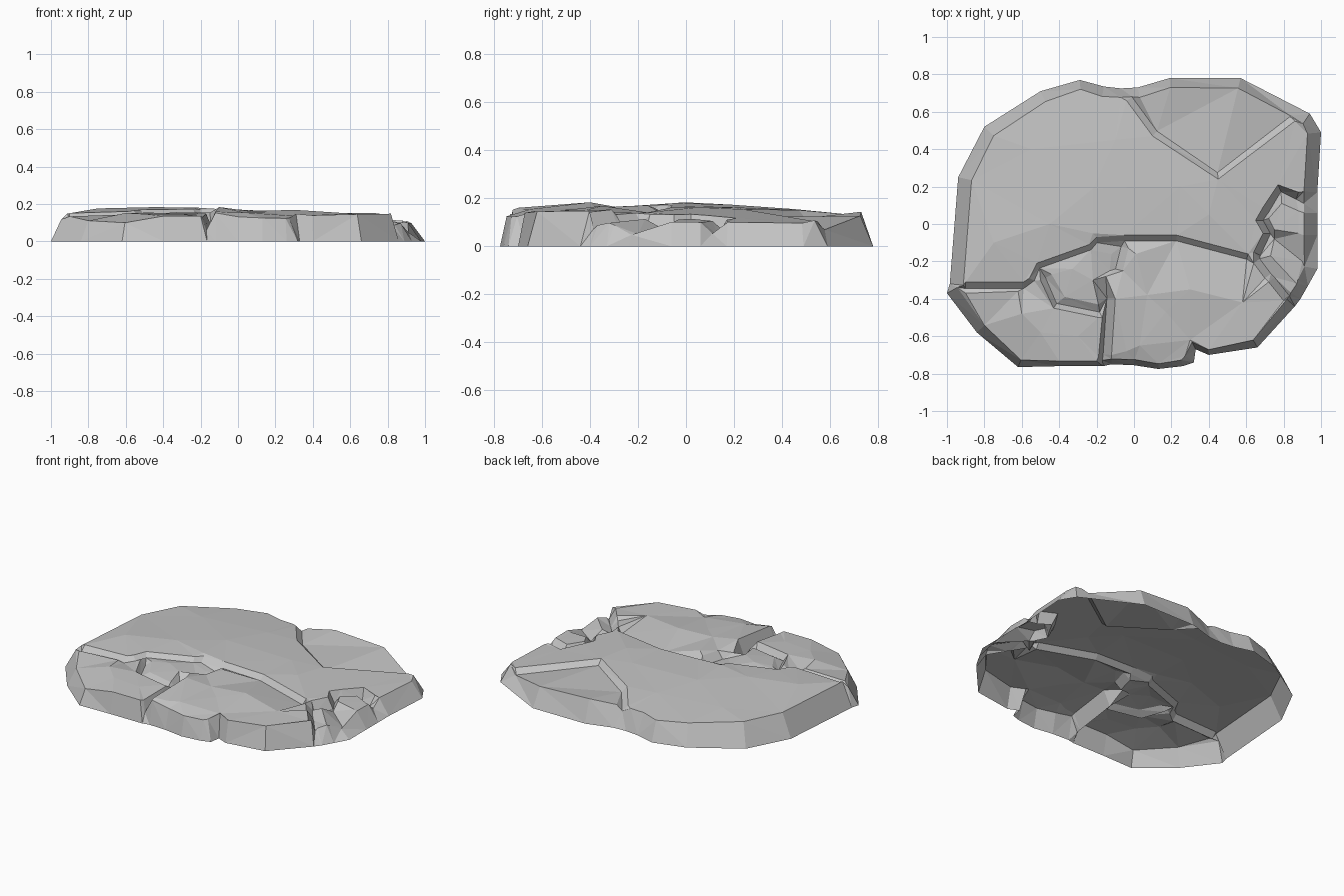
import bpy
from mathutils import Vector
from mathutils.geometry import delaunay_2d_cdt

cube = bpy.data.objects.get("Cube")
if cube:
    bpy.data.objects.remove(cube, do_unlink=True)

stone = bpy.data.materials.new("grey stone")
stone.use_nodes = True
grey = (.55, .55, .55, 1)
stone.diffuse_color = grey
stone.node_tree.nodes["Principled BSDF"].inputs["Base Color"].default_value = grey

plan = []         # every point seen from above
heights = []      # the height of each point
break_lines = []  # pairs of points that stay joined by an edge
outline = []      # foot of the slab with the lift of the rim above it


def dome(point):
    """Gently bulging surface, falling towards the back."""
    bulge = .035 * (point.x + .3) ** 2 + .07 * point.y ** 2
    return .178 - bulge - .025 * max(point.y, 0)


def add_line(points, levels):
    """Add a chain of points that becomes edges in the surface."""
    first = len(plan)
    plan.extend(points)
    heights.extend(levels)
    break_lines.extend((i, i + 1) for i in range(first, len(plan) - 1))


def crease(lift, *points):
    """Add a fold raised above or sunk below the dome."""
    points = [Vector(p) for p in points]
    add_line(points, [dome(p) + lift for p in points])


def right_hand(points, i, closed=False):
    """Unit normal on the right-hand side of a path at one point."""
    last = len(points) - 1
    before = points[i - 1] if closed or i > 0 else points[i]
    after = points[(i + 1) % len(points)] if closed or i < last else points[i]
    along = (after - before).normalized()
    return Vector((along.y, -along.x))


def step(width, top, foot, *points):
    """Add a broken edge and its lower foot on the right-hand side."""
    points = [Vector(p) for p in points]
    crease(top, *points)
    crease(foot, *[p + right_hand(points, i) * width
                   for i, p in enumerate(points)])


def border(lift, *points):
    """Add a stretch of the outline, going clockwise."""
    outline.extend((Vector(p), lift) for p in points)


# Outline: left and back
border(-.008, (-.985, -.32), (-.94, .25))
border(.004, (-.8, .52), (-.5, .71), (-.29, .77), (-.16, .735),
       (-.07, .725), (.02, .73))
border(.03, (.19, .78), (.57, .78))
border(.015, (.94, .59))
border(0, (1, .49))

# Outline: right side with two gullies
border(-.02, (.98, .17))
border(-.07, (.98, .11))
border(-.025, (.98, .06), (.98, -.06))
border(-.075, (.98, -.24))
border(-.035, (.93, -.33), (.89, -.4))

# Outline: front with the open crack
border(.025, (.86, -.44), (.66, -.66))
border(.01, (.4, -.7), (.33, -.67))
border(-.007, (.32, -.74), (.26, -.76), (.13, -.775), (0, -.755))
border(.012, (-.12, -.75))
border(-.08, (-.165, -.76))
border(-.005, (-.2, -.76), (-.4, -.76))
border(-.038, (-.62, -.765), (-.84, -.58), (-1, -.37))

# Sloping side: foot on the ground and inset rim
feet = [foot for foot, lift in outline]
rim = []
for i, foot in enumerate(feet):
    inward = right_hand(feet, i, closed=True)
    rim.append(foot + inward * (.037 + .035 * abs(inward.x) - .01 * inward.y))
for ring, levels in (
        (feet, [0] * len(feet)),
        (rim, [dome(p) + lift for p, (_, lift) in zip(rim, outline)])):
    add_line(ring, levels)
    break_lines.append((len(plan) - 1, len(plan) - len(ring)))

# Main plate: broken front edge above the left, pit and front plates
step(.035, -.008, -.04, (-.9, -.31), (-.59, -.31))
crease(-.022, (-.9, -.37), (-.62, -.36))
step(.03, -.004, -.03, (-.56, -.29), (-.52, -.21), (-.24, -.11))
step(.03, -.006, -.037, (-.2, -.07), (-.05, -.06), (.23, -.06), (.61, -.16))

# Main plate: right-hand gully and folds
step(.04, -.012, -.08, (.64, -.15), (.69, -.05), (.65, .02),
     (.69, .09), (.77, .21), (.88, .17))
crease(.003, (-.22, .19), (-.22, -.05))
crease(.006, (-.75, -.1), (-.45, 0))
crease(.004, (-.55, .4), (-.1, .45))
crease(.003, (.25, .2), (.4, .05))

# Back plate: lower than the main plate
step(.035, .006, -.025, (.86, .55), (.45, .24), (.1, .47), (-.04, .66))

# Small right plate and the shard beside it
crease(-.027, (.88, .07), (.79, .11), (.72, .03), (.75, -.03), (.88, -.05))
crease(-.075, (.75, -.08), (.9, -.2))
crease(-.025, (.73, -.17), (.87, -.32))
step(.04, .018, -.05, (.8, -.41), (.72, -.31))
step(.04, -.005, -.05, (.7, -.29), (.64, -.21))

# Front plate: left edge rising to a peak above the crack, and folds
step(.04, -.015, -.06, (-.03, -.13), (-.06, -.25))
step(.045, .018, -.08, (-.1, -.4), (-.12, -.7))
crease(-.012, (-.17, -.5), (-.19, -.71))
crease(-.002, (.01, -.16), (.07, -.38), (.17, -.47), (.3, -.62))
crease(.012, (.3, -.35), (.58, -.42))
crease(.01, (-.04, -.68), (.03, -.65))

# Sunken pit with a loose shard, and the left front plate
step(.03, -.012, -.05, (-.19, -.5), (-.43, -.45), (-.5, -.3))
crease(-.025, (-.44, -.27), (-.37, -.39), (-.19, -.43))
crease(-.018, (-.33, -.24), (-.22, -.3), (-.15, -.28))
crease(-.05, (-.12, -.16), (-.13, -.25))
crease(-.007, (-.6, -.48), (-.5, -.58), (-.3, -.6))

# Triangulate the plan between the break lines, then raise each point
points, _, faces, sources, _, _ = delaunay_2d_cdt(
    plan, break_lines, [], 1, .0001)
verts = []
for point, source in zip(points, sources):
    nearest = source[0] if source else min(
        range(len(plan)), key=lambda i: (plan[i] - point).length)
    verts.append((point.x, point.y, heights[nearest]))

mesh = bpy.data.meshes.new("rock_slab")
mesh.from_pydata(verts, [], faces)
mesh.materials.append(stone)
slab = bpy.data.objects.new("rock_slab", mesh)
bpy.context.collection.objects.link(slab)
